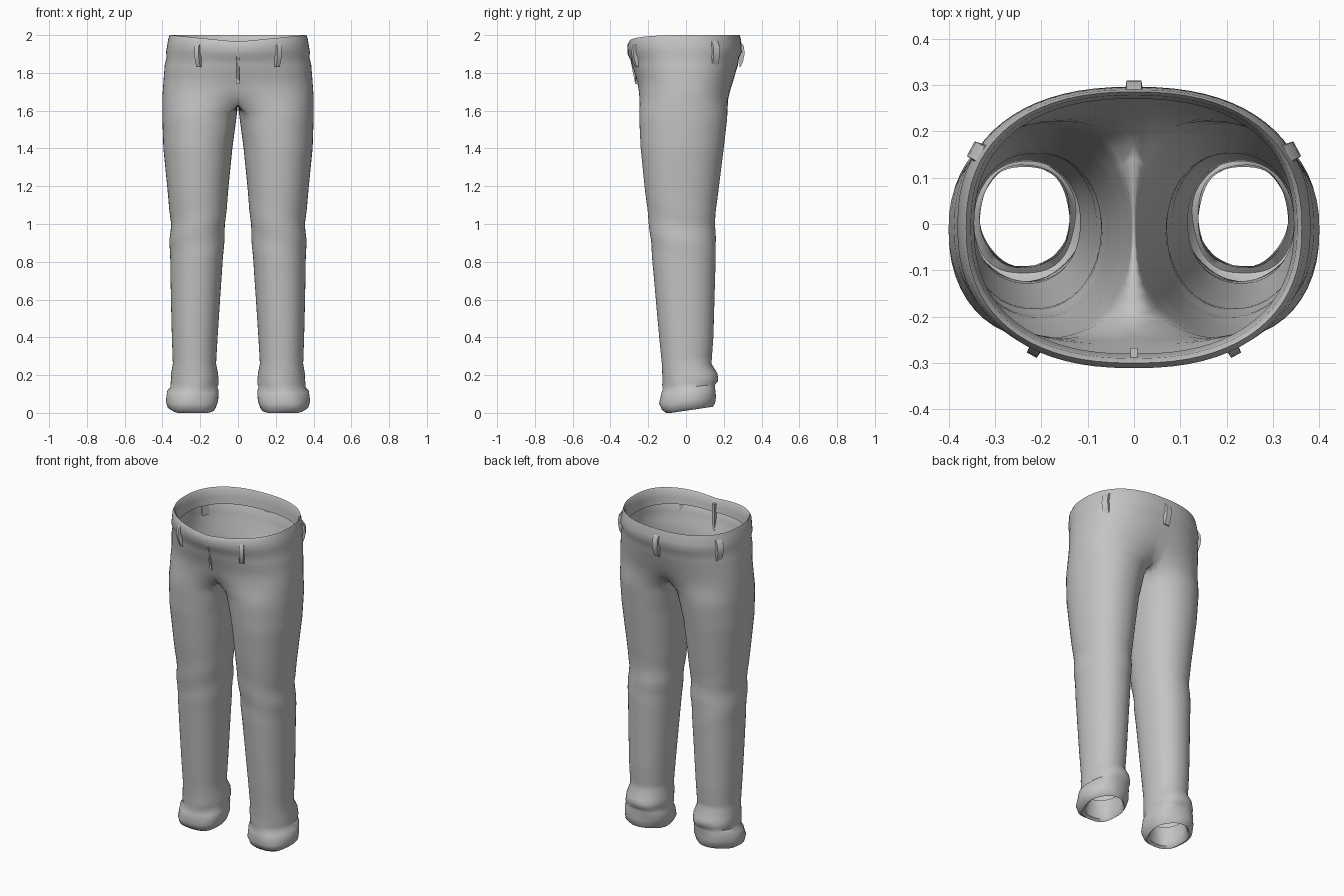
import bpy, math
from mathutils import Vector, Matrix

if "Cube" in bpy.data.objects:
    bpy.data.objects.remove(bpy.data.objects["Cube"], do_unlink=True)

GREY = (0.55, 0.55, 0.55, 1.0)
cloth = bpy.data.materials.new("grey_cloth")
cloth.use_nodes = True
cloth.diffuse_color = GREY
cloth.node_tree.nodes["Principled BSDF"].inputs["Base Color"].default_value = GREY

OUTER, INNER = 36, 12          # points round the outside and inside of a leg
SPREAD = math.radians(140)     # half of the leg angle covered by the outside


def clamp(v):
    return max(0.0, min(1.0, v))


def power(v, p):
    return math.copysign(abs(v) ** p, v)


# Waist and hips: height, side, front, back, how far the leg shape has formed
HIPS = [
    (1.90, .345, -.280, .270, 0), (1.985, .352, -.290, .278, 0),
    (2.0, .362, -.300, .285, 0), (1.98, .369, -.311, .290, 0),
    (1.91, .381, -.306, .296, 0), (1.885, .378, -.292, .282, 0),
    (1.84, .388, -.286, .275, 0), (1.75, .395, -.265, .255, .1),
    (1.68, .400, -.260, .240, .3), (1.63, .400, -.255, .230, .7),
]
# Leg and rolled cuff: height, outside, inside, front, back, leg shape
LEG = [
    (1.63, .400, 0, -.255, .230, .7), (1.55, .400, .010, -.250, .220, .9),
    (1.4, .395, .030, -.240, .200, 1), (1.2, .375, .050, -.220, .175, 1),
    (1.0, .356, .067, -.195, .150, 1), (.92, .361, .073, -.188, .160, 1),
    (.6, .355, .095, -.160, .151, 1), (.4, .350, .108, -.142, .145, 1),
    (.26, .345, .116, -.128, .135, 1), (.21, .354, .106, -.126, .166, 1),
    (.15, .358, .104, -.122, .172, 1), (.125, .354, .108, -.120, .158, 1),
    (.105, .372, .100, -.130, .153, 1), (.05, .380, .103, -.140, .160, 1),
    (.015, .370, .114, -.130, .150, 1), (0, .350, .126, -.110, .138, 1),
    (.012, .334, .136, -.094, .130, 1), (.13, .331, .138, -.092, .126, 1),
]


def refine(rows):
    """Fill in rows between the given sections."""
    out = [rows[0]]
    for a, b in zip(rows, rows[1:]):
        n = max(1, int(abs(a[0] - b[0]) / 0.03))
        out += [tuple(p + (q - p) * k / n for p, q in zip(a, b)) for k in range(1, n + 1)]
    return out


def finish(x, y, z, cx, cy):
    """Folds in the cloth, the dipped front waist and the tilted hem."""
    if z < 1.2:
        a = math.atan2(y - cy, x - cx)
        cuff = 0.035 * clamp((0.2 - z) / 0.06)
        knee = 0.018 * math.exp(-((z - 0.95) / 0.12) ** 2)
        s = 1 + cuff * math.sin(3 * a + 45 * z) * math.cos(2 * a - 20 * z) \
              + knee * math.sin(2 * a + 30 * z)
        x, y = cx + (x - cx) * s, cy + (y - cy) * s
    if z > 1.85 and y < 0:
        z -= 0.035 * (1 - clamp(abs(x) / 0.36)) * clamp((z - 1.85) / 0.13)
    if z < 0.2:
        z += 0.035 * clamp((y + 0.08) / 0.24) * clamp((0.2 - z) / 0.1)
    return (x, y, z)


def section(z, xo, xi, yf, yb, w, split):
    """Half-body outline blended into a leg outline; split adds the inner side."""
    cx, rx = (xo + xi) / 2, (xo - xi) / 2
    cy, ry = (yf + yb) / 2, (yb - yf) / 2
    pts = []
    for i in range(OUTER + 1):
        s = math.pi * i / OUTER
        a = SPREAD * (2 * i / OUTER - 1)
        hx = xi + 2 * rx * power(math.sin(s), .85) if 0 < i < OUTER else xi
        hy = cy - ry * power(math.cos(s), .85)
        lx, ly = cx + rx * power(math.cos(a), .93), cy + ry * power(math.sin(a), .93)
        pts.append([hx + (lx - hx) * w, hy + (ly - hy) * w])
    if xi == 0:                       # keep the centre seam closed
        e = pts[0][0]
        for p in pts:
            p[0] = max(0, (p[0] - e) * xo / (xo - e))
        pts[0][0] = pts[-1][0] = 0
    if split:
        y0, y1 = pts[-1][1], pts[0][1]
        for j in range(1, INNER):
            a = SPREAD + (2 * math.pi - 2 * SPREAD) * j / INNER
            if xi == 0:
                pts.append([0, y0 + (y1 - y0) * j / INNER])
            else:
                lx = cx + rx * power(math.cos(a), .93)
                ly = cy + ry * power(math.sin(a), .93)
                hy = y0 + (y1 - y0) * j / INNER
                pts.append([xi + (lx - xi) * w, hy + (ly - hy) * w])
    return [finish(x, y, z, cx, cy) for x, y in pts]


def add_mesh(name, verts, faces, mirror=False):
    mesh = bpy.data.meshes.new(name)
    mesh.from_pydata(verts, [], faces)
    mesh.materials.append(cloth)
    obj = bpy.data.objects.new(name, mesh)
    bpy.context.collection.objects.link(obj)
    bpy.ops.object.select_all(action='DESELECT')
    obj.select_set(True)
    bpy.context.view_layer.objects.active = obj
    bpy.ops.object.shade_smooth_by_angle(angle=math.radians(50))
    if mirror:
        mod = obj.modifiers.new("mirror", 'MIRROR')
        mod.use_clip = True
        mod.merge_threshold = 0.0005
    return obj


# Trousers: one half lofted from waist to cuff, then mirrored
verts, faces, rings = [], [], []
hips = [(z, xo, 0, yf, yb, w) for z, xo, yf, yb, w in refine(HIPS)]
for rows, split in ((hips[:-1], False), (refine(LEG), True)):
    for row in rows:
        pts = section(*row, split)
        rings.append(range(len(verts), len(verts) + len(pts)))
        verts += pts
for a, b in zip(rings, rings[1:]):
    closed = len(a) > OUTER + 1
    for i in range(len(a) if closed else OUTER):
        j = (i + 1) % len(a)
        faces.append((a[i], b[i], b[j], a[j]))
add_mesh("trousers", verts, faces, mirror=True)


def strap(name, x, y, angle, profile, width, mirror=False):
    """Cloth strip: profile holds (distance out, height), facing the angle."""
    turn = Matrix.Rotation(angle, 3, 'Z')
    base = Vector((x, y, 0))
    v, f = [], []
    for out, z in profile:
        for side, depth in ((-1, -.012), (-.8, out), (.8, out), (1, -.012)):
            v.append(base + turn @ Vector((depth, side * width / 2, 0)) + Vector((0, 0, z)))
    for k in range(len(profile) - 1):
        for i in range(4):
            j = (i + 1) % 4
            f.append((4 * k + i, 4 * k + j, 4 * k + j + 4, 4 * k + i + 4))
    f += [(3, 2, 1, 0), tuple(range(len(v) - 4, len(v)))]
    return add_mesh(name, v, f, mirror)


# Belt loops
LOOP = [(-.006, 1.83), (.008, 1.86), (.016, 1.9), (.013, 1.94), (-.008, 1.97)]
strap("front_belt_loops", .213, -.269, math.radians(-62), LOOP, .03, True)
strap("side_belt_loops", .338, .155, math.radians(28), LOOP, .045, True)
strap("back_belt_loop", 0, .294, math.radians(90), LOOP, .04)

# Front fly edge
strap("fly_edge", 0, -.28, math.radians(-90),
      [(-.02, 1.74), (.001, 1.80), (.012, 1.86), (.029, 1.9), (.031, 1.94)], .016)
